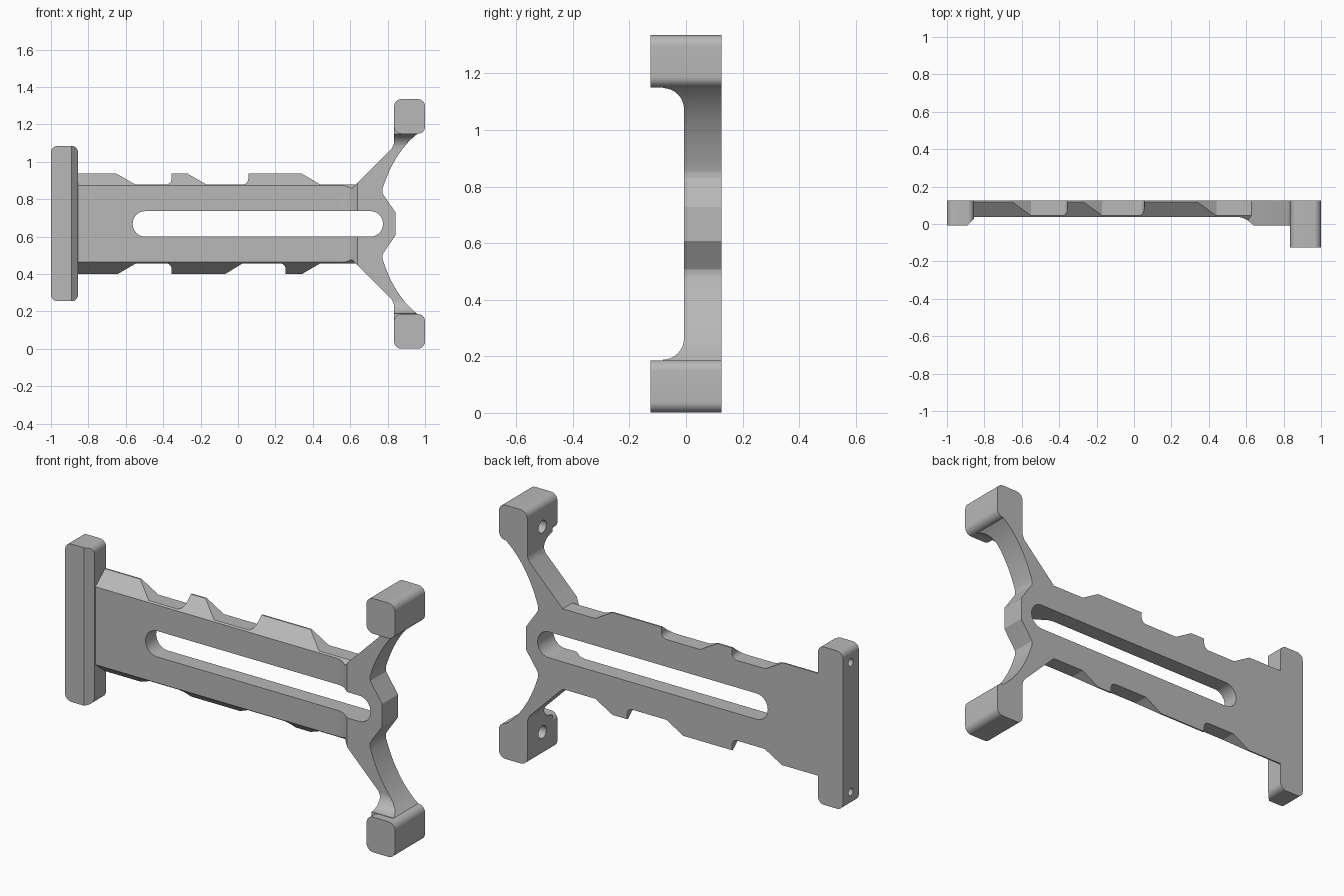
import bpy, bmesh, math

if "Cube" in bpy.data.objects:
    bpy.data.objects.remove(bpy.data.objects["Cube"], do_unlink=True)

MID = 0.668                      # height of the mirror line
BACK, FRONT, PLATE = 0.125, -0.007, 0.037
AXES = {"x": lambda u, v, w: (w, u, v),   # profile in y, z
        "y": lambda u, v, w: (u, w, v),   # profile in x, z
        "z": lambda u, v, w: (u, v, w)}   # profile in x, y

grey = bpy.data.materials.new("plain grey")
grey.use_nodes = True
colour = (0.48, 0.48, 0.48, 1)
grey.diffuse_color = colour
grey.node_tree.nodes["Principled BSDF"].inputs["Base Color"].default_value = colour


def prism(name, points, axis, start, end):
    """Extrude a 2D profile along one axis."""
    bm = bmesh.new()
    place = AXES[axis]
    face = bm.faces.new([bm.verts.new(place(u, v, start)) for u, v in points])
    out = bmesh.ops.extrude_face_region(bm, geom=[face])
    far = [g for g in out["geom"] if isinstance(g, bmesh.types.BMVert)]
    step = place(0, 0, end - start)
    bmesh.ops.translate(bm, verts=far, vec=step)
    bmesh.ops.recalc_face_normals(bm, faces=bm.faces[:])
    mesh = bpy.data.meshes.new(name)
    bm.to_mesh(mesh)
    bm.free()
    mesh.materials.append(grey)
    obj = bpy.data.objects.new(name, mesh)
    bpy.context.collection.objects.link(obj)
    return obj


def combine(target, tool, operation):
    """Apply a boolean and remove the tool."""
    mod = target.modifiers.new("combine", "BOOLEAN")
    mod.object, mod.operation, mod.solver = tool, operation, "EXACT"
    bpy.context.view_layer.objects.active = target
    bpy.ops.object.modifier_apply(modifier=mod.name)
    bpy.data.objects.remove(tool, do_unlink=True)


def arc(cx, cy, r, a0, a1, n=8):
    return [(cx + r * math.cos(math.radians(a0 + (a1 - a0) * i / n)),
             cy + r * math.sin(math.radians(a0 + (a1 - a0) * i / n))) for i in range(n + 1)]


def rounded(x0, x1, y0, y1, r, n=8):
    return (arc(x1 - r, y1 - r, r, 0, 90, n) + arc(x0 + r, y1 - r, r, 90, 180, n)
            + arc(x0 + r, y0 + r, r, 180, 270, n) + arc(x1 - r, y0 + r, r, 270, 360, n))


def curve(a, b, c, n=14):
    ts = [i / n for i in range(n + 1)]
    return [tuple((1 - t) ** 2 * p + 2 * t * (1 - t) * q + t * t * s
                  for p, q, s in zip(a, b, c)) for t in ts]


def lift(points, side=1):
    return [(x, MID + side * h) for x, h in points]


# Long plate with sloping edges
RIDGE, FLOOR = 0.269, 0.211
half = [(BACK, RIDGE), (0.117, RIDGE), (-0.02, 0.159)]
section = lift(half) + lift(half[::-1], -1)
body = prism("mount_bracket", section, "x", -0.9, 0.66)

# Ramped notches along both edges: ramp start, ramp end, wall
notches = {1: [(-0.65, -0.55, -0.355), (-0.27, -0.17, 0.055), (0.34, 0.44, 0.8)],
           -1: [(-0.645, -0.545, -0.355), (-0.07, 0.025, 0.255), (0.34, 0.44, 0.8)]}
for side, rows in notches.items():
    for x0, x1, wall in rows:
        r = 0.03
        shape = ([(x0 - (x1 - x0), 2 * RIDGE - FLOOR), (x1, FLOOR)]
                 + arc(wall - r, FLOOR + r, r, -90, 0) + [(wall, 2 * RIDGE - FLOOR)])
        combine(body, prism("notch_cutter", lift(shape, side), "y", -0.3, 0.3), "DIFFERENCE")

# Forked end with two curved arms
arm = ([(0.843, 0.06), (0.784, 0.146), (0.774, 0.162), (0.772, 0.18)]
       + curve((0.773, 0.188), (0.835, 0.385), (0.96, 0.482))
       + [(0.96, 0.55), (0.835, 0.55), (0.835, 0.44), (0.832, 0.424), (0.822, 0.404),
          (0.57, 0.152)])
fork = prism("fork", lift(arm) + lift(arm[::-1], -1), "y", -0.082, BACK)
combine(body, fork, "UNION")

# Fork front face, filleted up into the pads
fillet = 0.075
low, high = MID - 0.48, MID + 0.48
relief = ([(-0.3, low)] + arc(FRONT - fillet, low + fillet, fillet, -90, 0)
          + arc(FRONT - fillet, high - fillet, fillet, 0, 90) + [(-0.3, high)])
combine(body, prism("fork_cutter", relief, "x", 0.3, 1.2), "DIFFERENCE")

# Plate front face, curving out to the fork
face = [(-1.2, -0.3), (-1.2, PLATE), (0.55, PLATE), (0.568, 0.036), (0.586, 0.031),
        (0.604, 0.022), (0.64, FRONT), (0.64, -0.3)]
combine(body, prism("plate_cutter", face, "z", 0.2, 1.14), "DIFFERENCE")

# End pads with blind holes on their inner side
for side in (1, -1):
    lo, hi = sorted((MID + side * 0.482, MID + side * 0.667))
    combine(body, prism("pad", rounded(0.835, 1.0, lo, hi, 0.038), "y", -0.125, BACK), "UNION")
    hole = arc(0, MID + side * 0.54, 0.033, 0, 337.5, 15)
    combine(body, prism("pad_hole_cutter", hole, "x", 0.7, 0.94), "DIFFERENCE")

# Upright end bar with a chamfered inner edge and small holes
bar = prism("end_bar", rounded(-1.0, -0.855, 0.255, 1.085, 0.035), "y", FRONT, BACK)
chamfer = [(-0.95, -0.067), (-0.8, 0.083), (-0.8, -0.067)]
combine(bar, prism("chamfer_cutter", chamfer, "z", 0, 1.3), "DIFFERENCE")
combine(body, bar, "UNION")
for side in (1, -1):
    hole = arc(0.06, MID + side * 0.34, 0.02, 0, 330, 11)
    combine(body, prism("bar_hole_cutter", hole, "x", -1.1, -0.9), "DIFFERENCE")

# Long slot through the plate
slot = rounded(-0.563, 0.775, MID - 0.068, MID + 0.068, 0.067, 12)
combine(body, prism("slot_cutter", slot, "y", -0.3, 0.3), "DIFFERENCE")

# Smooth shading on the curves only
bpy.ops.object.select_all(action="DESELECT")
body.select_set(True)
bpy.context.view_layer.objects.active = body
bpy.ops.object.shade_smooth_by_angle(angle=math.radians(25))
